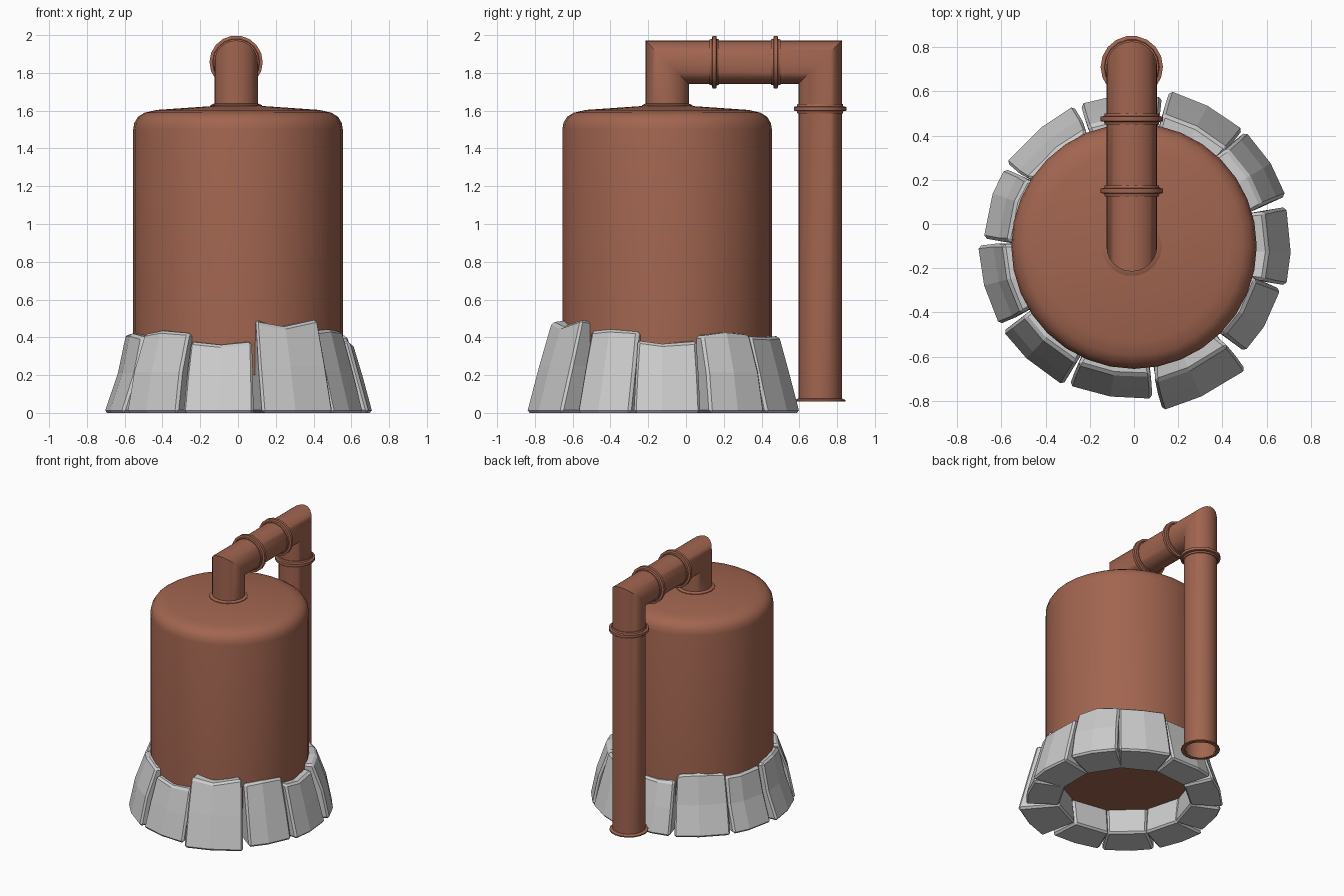
import bpy, bmesh, random
from math import sin, cos, pi, radians
from mathutils import Matrix, Vector

if "Cube" in bpy.data.objects:
    bpy.data.objects.remove(bpy.data.objects["Cube"])

random.seed(4)
copper = bpy.data.materials.new("copper")
copper.diffuse_color = (0.36, 0.13, 0.08, 1)
copper.use_nodes = True
copper.node_tree.nodes["Principled BSDF"].inputs["Base Color"].default_value = copper.diffuse_color


def finish(name, bm, mat=None, smooth=None):
    bmesh.ops.recalc_face_normals(bm, faces=bm.faces)
    me = bpy.data.meshes.new(name)
    bm.to_mesh(me)
    bm.free()
    ob = bpy.data.objects.new(name, me)
    bpy.context.collection.objects.link(ob)
    if mat:
        me.materials.append(mat)
    if smooth:
        bpy.ops.object.select_all(action='DESELECT')
        ob.select_set(True)
        bpy.context.view_layer.objects.active = ob
        bpy.ops.object.shade_smooth_by_angle(angle=radians(smooth))
    return ob


def bridge(bm, rings):
    n = len(rings[0])
    for a, b in zip(rings, rings[1:]):
        for i in range(n):
            j = (i + 1) % n
            bm.faces.new((a[i], a[j], b[j], b[i]))


def lathe(name, profile, segs, matrix, closed=False, caps=False):
    """Revolve (radius, height) points; closed joins last ring to first."""
    bm = bmesh.new()
    rings = [[bm.verts.new((r * cos(2 * pi * i / segs), r * sin(2 * pi * i / segs), z))
              for i in range(segs)] for r, z in profile]
    bridge(bm, rings + rings[:1] if closed else rings)
    if caps:
        bm.faces.new(rings[0])
        bm.faces.new(rings[-1])
    bm.transform(matrix)
    return finish(name, bm, copper, 35)


# Tank with rounded shoulder, shallow lid and closed bottom
lathe("tank", [(0.555, 0.2), (0.555, 1.5), (0.549, 1.535), (0.53, 1.567), (0.495, 1.589),
               (0.43, 1.604), (0.14, 1.624), (0.1, 1.625)], 32,
      Matrix.Translation((0, -0.1, 0)), caps=True)

# Square-mitred pipe: up from the lid, across, and down behind
R, PX, Y0, Y1, ZC, SEG = 0.115, -0.01, -0.1, 0.71, 1.857, 24
bm = bmesh.new()
path = [lambda s: (Y0 + s, 1.6), lambda s: (Y0 + s, ZC - s),
        lambda s: (Y1 - s, ZC - s), lambda s: (Y1 - s, 0.06)]
rings = []
for f in path:
    rings.append([bm.verts.new((PX + R * cos(2 * pi * i / SEG), *f(R * sin(2 * pi * i / SEG))))
                  for i in range(SEG)])
bridge(bm, rings)
finish("pipe", bm, copper, 35)

# Raised collars on the pipe
collar = [(0.11, -0.025), (0.122, -0.025), (0.125, -0.013), (0.141, -0.01),
          (0.141, 0.01), (0.125, 0.013), (0.122, 0.025), (0.11, 0.025)]
lip = [(0.11, -0.006), (0.136, -0.006), (0.136, 0.002), (0.118, 0.01), (0.11, 0.01)]
along_y = Matrix.Rotation(-pi / 2, 4, 'X')
for name, loc, rot, prof in [
        ("collar_near", (PX, 0.15, ZC), along_y, collar),
        ("collar_far", (PX, 0.475, ZC), along_y, collar),
        ("collar_down", (PX, Y1, 1.61), Matrix(), collar),
        ("pipe_foot_lip", (PX, Y1, 0.066), Matrix(), lip),
        ("lid_flange", (PX, Y0, 1.627), Matrix(), lip)]:
    lathe(name, prof, 18, Matrix.Translation(loc) @ rot, closed=True)


def stone(name, angle, width, r_out, height, notch, bulge):
    """Leaning slab: 3 columns x 3 rows on an outer and an inner skin."""
    bm = bmesh.new()
    a = radians(angle)
    out = Vector((cos(a), sin(a), 0))
    side = Vector((-sin(a), cos(a), 0))
    mid = random.uniform(-0.3, 0.3)
    r_top = r_out - 0.27 * height

    def skin(radii, widths, push, drop):
        grid = []
        for row in range(3):
            line = []
            for u in (-1, mid, 1):
                centre = u == mid
                r = radii[row] + (push if centre else 0)
                z = height * (0, 0.5, 1)[row]
                if row == 2:
                    z -= drop if centre else random.uniform(0, 0.02)
                p = out * r + side * (u * widths[row])
                line.append(bm.verts.new((p.x, p.y - 0.1, z)))
            grid.append(line)
        return grid

    o = skin([r_out, (r_out + r_top) / 2 + bulge, r_top],
             [width, width * 0.95, width * 0.88], 0.02, notch)
    n = skin([0.44, 0.465, 0.515], [0.136, 0.14, 0.148], 0, notch)
    for g in (o, n):
        for r in range(2):
            for c in range(2):
                bm.faces.new((g[r][c], g[r][c + 1], g[r + 1][c + 1], g[r + 1][c]))
    for k in range(2):
        for e in (0, 2):
            bm.faces.new((o[e][k], o[e][k + 1], n[e][k + 1], n[e][k]))
            bm.faces.new((o[k][e], o[k + 1][e], n[k + 1][e], n[k][e]))
    ob = finish(name, bm)
    bev = ob.modifiers.new("chipped_edges", 'BEVEL')
    bev.width = 0.014
    bev.segments = 1
    bev.limit_method = 'ANGLE'
    bev.angle_limit = radians(40)


# Ring of stones: angle, half width, outer radius, height, notch, bulge
stones = [
    (0, 0.178, 0.692, 0.385, 0.02, 0.0), (32, 0.172, 0.705, 0.425, 0.0, 0.015),
    (62, 0.188, 0.70, 0.41, 0.01, 0.0), (95, 0.185, 0.665, 0.39, 0.02, 0.0),
    (130, 0.2, 0.665, 0.44, 0.0, -0.01), (163, 0.165, 0.665, 0.41, 0.015, -0.015),
    (195, 0.185, 0.685, 0.42, 0.0, -0.015), (228, 0.182, 0.685, 0.435, 0.0, 0.015),
    (261, 0.19, 0.672, 0.385, 0.025, 0.0), (296, 0.21, 0.728, 0.497, 0.04, 0.0),
    (330, 0.163, 0.675, 0.442, 0.0, 0.0)]
for i, s in enumerate(stones):
    stone(f"base_stone_{i + 1}", *s)
